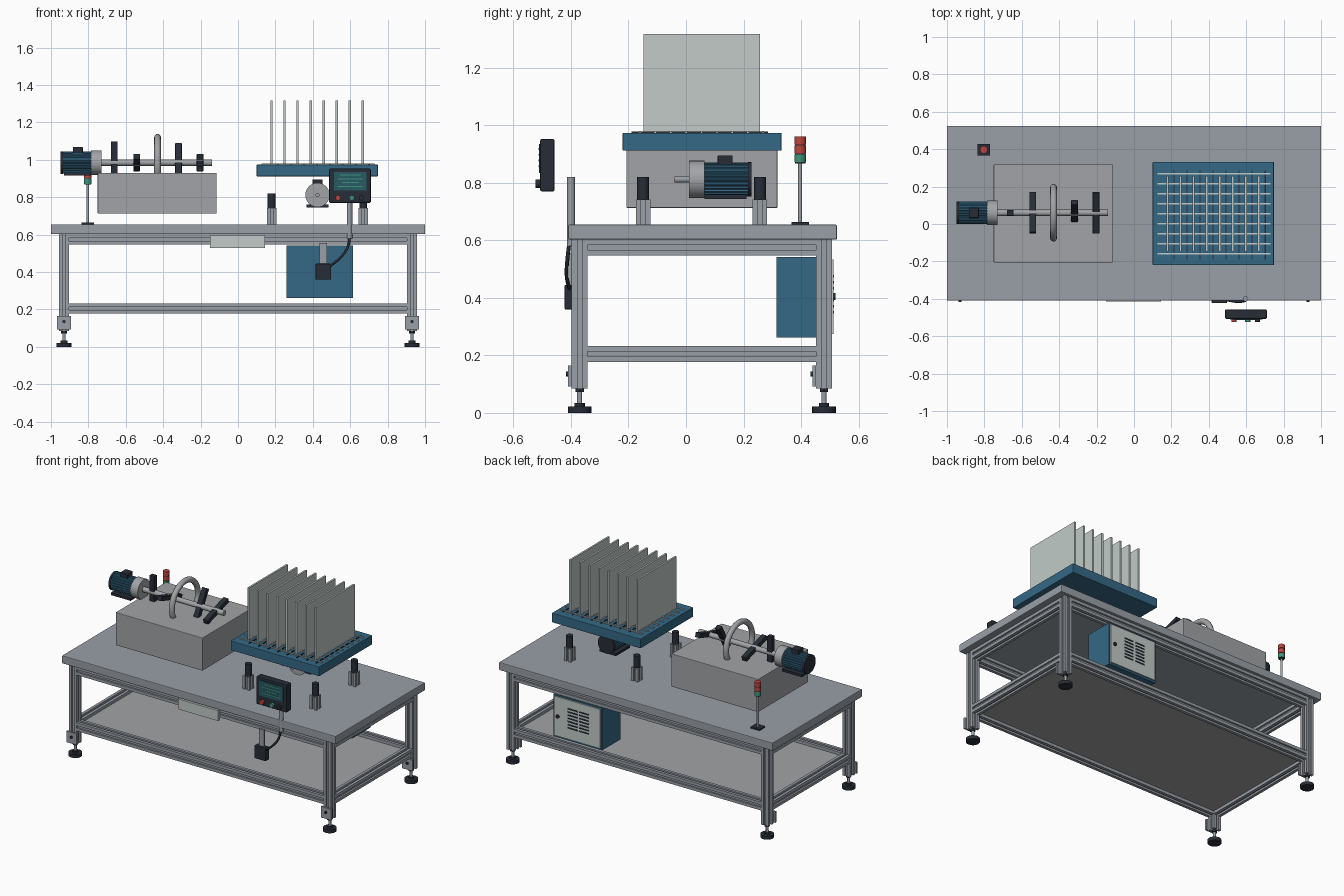
import bpy, bmesh, math
from mathutils import Vector, Matrix

if "Cube" in bpy.data.objects:
    bpy.data.objects.remove(bpy.data.objects["Cube"])


def material(name, rgb):
    m = bpy.data.materials.new(name)
    m.diffuse_color = (*rgb, 1)
    m.use_nodes = True
    m.node_tree.nodes["Principled BSDF"].inputs["Base Color"].default_value = m.diffuse_color
    return m


STEEL = material("steel grey", (0.32, 0.35, 0.39))
STAINLESS = material("stainless grey", (0.36, 0.37, 0.385))
BLUE = material("machine blue", (0.035, 0.14, 0.235))
DARK = material("dark plastic", (0.02, 0.026, 0.038))
LIGHT = material("pale panel", (0.54, 0.60, 0.58))
RED = material("signal red", (0.52, 0.06, 0.045))
GREEN = material("signal green", (0.05, 0.30, 0.20))
SCREEN = material("screen teal", (0.02, 0.10, 0.13))


def finish(name, bm, mat, smooth=False):
    bmesh.ops.recalc_face_normals(bm, faces=bm.faces[:])
    me = bpy.data.meshes.new(name)
    bm.to_mesh(me)
    bm.free()
    me.materials.append(mat)
    ob = bpy.data.objects.new(name, me)
    bpy.context.collection.objects.link(ob)
    if smooth:
        bpy.ops.object.select_all(action='DESELECT')
        ob.select_set(True)
        bpy.context.view_layer.objects.active = ob
        bpy.ops.object.shade_smooth_by_angle(angle=math.radians(35))
    return ob


def box(name, a, b, mat, bevel=0.0):
    a, b = Vector(a), Vector(b)
    size = [abs(b[i] - a[i]) for i in range(3)]
    bm = bmesh.new()
    bmesh.ops.create_cube(bm, size=1, matrix=Matrix.Translation((a + b) / 2) @ Matrix.Diagonal((*size, 1)))
    if bevel:
        bmesh.ops.bevel(bm, geom=bm.edges[:], offset=bevel, segments=2, affect='EDGES', profile=0.5)
    return finish(name, bm, mat)


def prism(name, p0, p1, outline, mat, smooth=False):
    """Extrude a 2D outline from p0 to p1."""
    p0, p1 = Vector(p0), Vector(p1)
    d = p1 - p0
    side = Vector((1, 0, 0)) if abs(d.x) < 0.5 * d.length else Vector((0, 1, 0))
    up = d.normalized().cross(side).normalized()
    bm = bmesh.new()
    f = bm.faces.new([bm.verts.new(p0 + side * u + up * v) for u, v in outline])
    new = bmesh.ops.extrude_face_region(bm, geom=[f])["geom"]
    bmesh.ops.translate(bm, vec=d, verts=[g for g in new if isinstance(g, bmesh.types.BMVert)])
    return finish(name, bm, mat, smooth)


def ring(r, n):
    return [(r * math.cos(2 * math.pi * i / n), r * math.sin(2 * math.pi * i / n)) for i in range(n)]


def cyl(name, p0, p1, r, mat, n=24):
    return prism(name, p0, p1, ring(r, n), mat, n > 8)


def slot_beam(name, p0, p1, s=0.055):
    """Aluminium beam with a groove along each of its four sides."""
    h, g, d = s / 2, s * 0.15, s * 0.22
    pts = [(h, -h), (h, -g), (h - d, -g), (h - d, g), (h, g)]
    outline = []
    for _ in range(4):
        outline += pts
        pts = [(-v, u) for u, v in pts]
    return prism(name, p0, p1, outline, STEEL)


# Table top, lower shelf and slotted frame
box("table_top", (-1, -0.41, 0.603), (1, 0.525, 0.655), STEEL, 0.004)
box("lower_shelf", (-0.92, -0.36, 0.198), (0.92, 0.47, 0.212), STAINLESS)
YF, YB, XL = -0.37, 0.48, 0.93
for z, tag in ((0.575, "upper"), (0.205, "lower")):
    for y in (YF, YB):
        slot_beam(tag + "_long_rail", (-0.903, y, z), (0.903, y, z))
    for x in (-XL, XL):
        slot_beam(tag + "_short_rail", (x, YF + 0.027, z), (x, YB - 0.027, z))

# Legs with foot brackets and levelling feet
for x in (-XL, XL):
    for y in (YF, YB):
        slot_beam("leg", (x, y, 0.085), (x, y, 0.603))
        box("foot_bracket", (x - 0.038, y - 0.04, 0.092), (x + 0.038, y - 0.028, 0.165), STEEL)
        cyl("bracket_bolt", (x, y - 0.047, 0.135), (x, y - 0.04, 0.135), 0.009, DARK, 12)
        cyl("foot_pad", (x, y, 0), (x, y, 0.022), 0.041, DARK)
        cyl("foot_cone", (x, y, 0.022), (x, y, 0.034), 0.018, DARK)
        cyl("foot_rod", (x, y, 0.03), (x, y, 0.09), 0.009, STEEL, 12)
        cyl("foot_nut", (x, y, 0.072), (x, y, 0.085), 0.017, DARK, 6)


def motor(origin, direction, shaft):
    """Finned electric motor; the body runs from origin along direction."""
    o, d = Vector(origin), Vector(direction)
    lat = Vector((d.y, -d.x, 0))

    def at(u, v=0, z=0):
        return o + d * u + lat * v + Vector((0, 0, z))
    cyl("motor_shaft", at(-shaft), at(0.01), 0.011, STEEL, 16)
    cyl("motor_flange", at(0), at(0.055), 0.065, STAINLESS, 32)
    fins = [(u * (1 if i % 4 < 2 else 0.92), v * (1 if i % 4 < 2 else 0.92))
            for i, (u, v) in enumerate(ring(0.059, 96))]
    prism("motor_body", at(0.055), at(0.205), fins, BLUE)
    cyl("motor_fan_cover", at(0.205), at(0.218), 0.06, DARK, 32)
    box("motor_terminal_box", at(0.10, -0.027, 0.05), at(0.152, 0.027, 0.084), DARK, 0.003)
    box("motor_foot", at(0.055, -0.06, -0.068), at(0.20, 0.06, -0.052), DARK)


motor((-0.73, 0.06, 0.985), (-1, 0, 0), 0.02)
motor((0.425, 0.01, 0.812), (0, 1, 0), 0.05)

# Mixing tank with shaft, paddles and ring
box("mixing_tank", (-0.75, -0.207, 0.713), (-0.115, 0.318, 0.93), STAINLESS, 0.003)
cyl("mixer_shaft", (-0.74, 0.06, 0.985), (-0.14, 0.06, 0.985), 0.017, STAINLESS)
for x, deg in ((-0.662, 90), (-0.542, 163), (-0.318, 60), (-0.203, 17)):
    p = box("paddle", (-0.018, -0.113, -0.015), (0.018, 0.113, 0.015), DARK, 0.003)
    p.location = (x, 0.06, 0.985)
    p.rotation_euler = (math.radians(deg), 0, 0)
bpy.ops.mesh.primitive_torus_add(location=(-0.43, 0.06, 0.985), rotation=(0, math.pi / 2, 0), major_radius=0.136,
                                 minor_radius=0.018, major_segments=48, minor_segments=12)
hoop = bpy.context.object
hoop.name = "mixer_ring"
hoop.data.materials.append(STAINLESS)
bpy.ops.object.shade_smooth()

# Signal tower
SX, SY = -0.803, 0.397
box("signal_base", (SX - 0.033, SY - 0.03, 0.655), (SX + 0.033, SY + 0.03, 0.664), DARK)
cyl("signal_pole", (SX, SY, 0.66), (SX, SY, 0.87), 0.007, STEEL, 12)
for z, mat in ((0.872, GREEN), (0.903, RED), (0.934, RED)):
    cyl("signal_lamp", (SX, SY, z), (SX, SY, z + 0.027), 0.02, mat)
    cyl("signal_spacer", (SX, SY, z - 0.004), (SX, SY, z), 0.018, DARK)

# Vibrating platform with wire grid and upright sheets
box("platform", (0.10, -0.22, 0.912), (0.748, 0.332, 0.974), BLUE, 0.003)
for i in range(9):
    y = -0.16 + i * 0.0535
    box("grid_wire", (0.125, y - 0.004, 0.974), (0.73, y + 0.004, 0.98), LIGHT)
for i in range(8):
    x = 0.179 + i * 0.0698
    box("upright_sheet", (x - 0.006, -0.148, 0.974), (x + 0.006, 0.257, 1.318), LIGHT)
    box("grid_slat", (x + 0.031, -0.19, 0.974), (x + 0.037, 0.285, 0.978), DARK)

# Four damper posts
for x in (0.18, 0.67):
    for y in (-0.149, 0.257):
        slot_beam("post_base", (x, y, 0.655), (x, y, 0.742), 0.05)
        cyl("post_damper", (x, y, 0.74), (x, y, 0.82), 0.021, DARK)

# Control panel with screen and buttons
box("control_panel", (0.487, -0.507, 0.77), (0.71, -0.457, 0.953), DARK, 0.006)
box("panel_screen", (0.512, -0.511, 0.835), (0.688, -0.506, 0.935), SCREEN)
for i, w in enumerate((0.11, 0.13, 0.09, 0.13)):
    z = 0.918 - i * 0.02
    box("screen_line", (0.6 - w / 2, -0.513, z - 0.003), (0.6 + w / 2, -0.511, z + 0.003), GREEN)
for x, mat in ((0.535, RED), (0.608, GREEN), (0.66, DARK)):
    cyl("panel_button", (x, -0.523, 0.797), (x, -0.506, 0.797), 0.014, mat)
cyl("panel_pole", (0.597, -0.4, 0.58), (0.597, -0.4, 0.82), 0.014, STEEL, 16)

# Front switch box with bracket and cable
box("switch_bracket", (0.437, -0.406, 0.44), (0.475, -0.396, 0.555), STEEL)
box("switch_box", (0.415, -0.422, 0.36), (0.497, -0.385, 0.445), DARK, 0.003)
curve = bpy.data.curves.new("cable", 'CURVE')
curve.dimensions = '3D'
curve.bevel_depth = 0.007
curve.bevel_resolution = 2
sp = curve.splines.new('BEZIER')
path = [(0.6, -0.405, 0.6), (0.585, -0.413, 0.53), (0.545, -0.415, 0.475), (0.49, -0.405, 0.43)]
sp.bezier_points.add(len(path) - 1)
for bp, co in zip(sp.bezier_points, path):
    bp.co = co
    bp.handle_left_type = bp.handle_right_type = 'AUTO'
curve.materials.append(DARK)
bpy.context.collection.objects.link(bpy.data.objects.new("cable", curve))

# Pale plate on the front rail
box("front_plate", (-0.15, -0.414, 0.53), (0.145, -0.397, 0.598), LIGHT)

# Electrical cabinet with rear door, vents and latch
box("cabinet", (0.26, 0.315, 0.262), (0.615, 0.505, 0.543), BLUE)
box("cabinet_door", (0.268, 0.505, 0.274), (0.607, 0.513, 0.533), LIGHT)
for row in range(7):
    for col in range(2):
        x, z = 0.35 + col * 0.085, 0.345 + row * 0.021
        box("door_vent", (x, 0.512, z), (x + 0.07, 0.515, z + 0.009), DARK)
cyl("door_latch", (0.578, 0.512, 0.405), (0.578, 0.52, 0.405), 0.012, DARK, 16)
